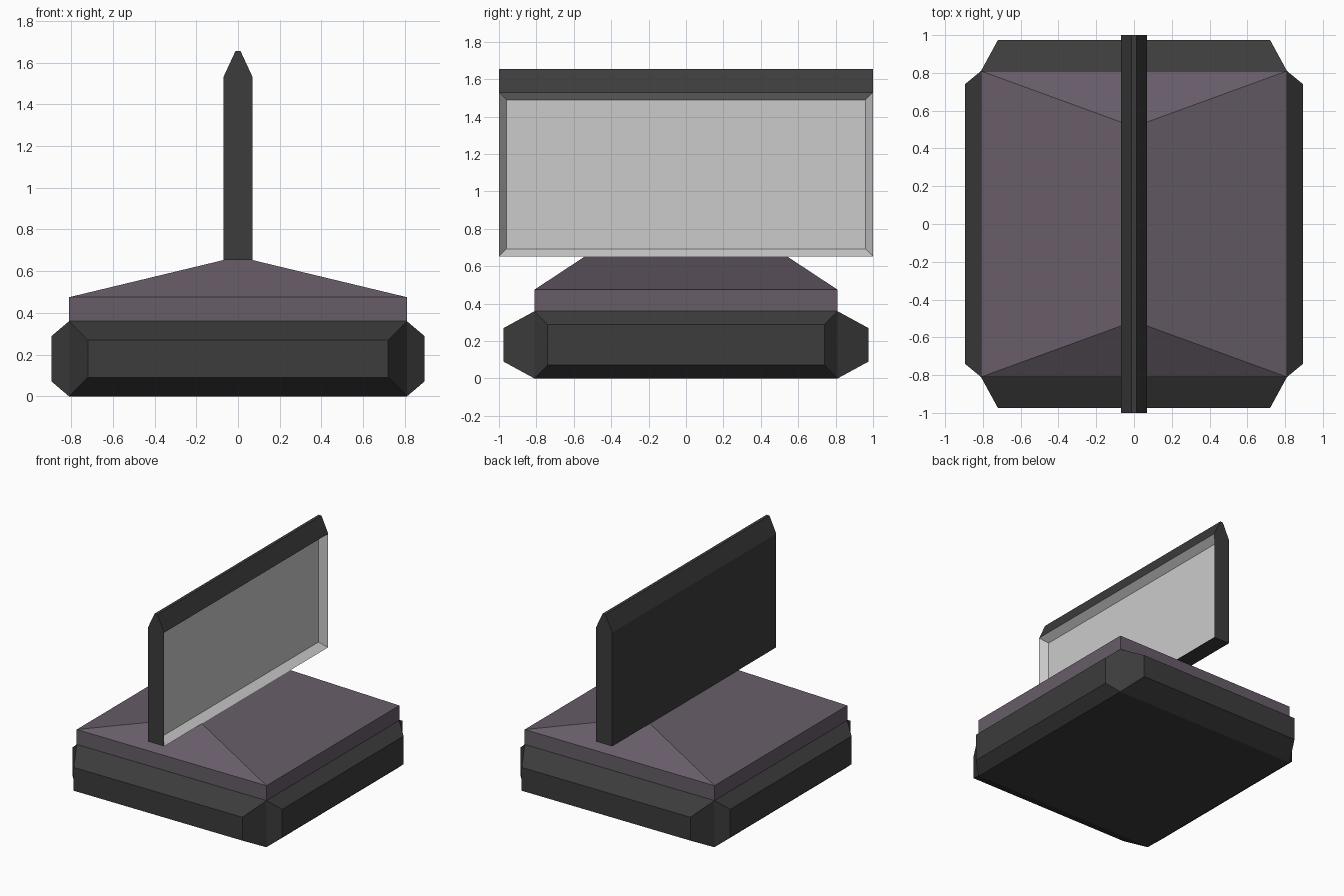
import bpy, bmesh
from math import copysign
from mathutils import Vector

if "Cube" in bpy.data.objects:
    bpy.data.objects.remove(bpy.data.objects["Cube"])


def material(name, rgb):
    m = bpy.data.materials.new(name)
    m.diffuse_color = (*rgb, 1)
    m.use_nodes = True
    m.node_tree.nodes["Principled BSDF"].inputs["Base Color"].default_value = m.diffuse_color
    return m


def add_object(name, bm, mat=None, z=0):
    me = bpy.data.meshes.new(name)
    bm.to_mesh(me)
    bm.free()
    ob = bpy.data.objects.new(name, me)
    ob.location.z = z
    if mat:
        me.materials.append(mat)
    bpy.context.collection.objects.link(ob)
    return ob


def loft(name, rings, mat=None, cap_start=True):
    """Skin matching rings of points (counter-clockwise seen from the last ring)."""
    bm = bmesh.new()
    loops = [[bm.verts.new(p) for p in ring] for ring in rings]
    for a, b in zip(loops, loops[1:]):
        for i in range(len(a)):
            j = (i + 1) % len(a)
            bm.faces.new((a[i], a[j], b[j], b[i]))
    if cap_start:
        bm.faces.new(loops[0][::-1])
    bm.faces.new(loops[-1])
    return add_object(name, bm, mat)


def rect(a0, a1, b0, b1):
    return [(a0, b0), (a1, b0), (a1, b1), (a0, b1)]


dark = material("dark_grey", (0.045, 0.045, 0.045))
purple = material("dull_purple", (0.135, 0.108, 0.139))

# Base block with a bevelled panel pushed out of each side
bm = bmesh.new()
bmesh.ops.create_cube(bm, size=2)
bmesh.ops.scale(bm, vec=(0.81, 0.81, 0.18), verts=bm.verts)
bm.normal_update()
for f in [f for f in bm.faces if abs(f.normal.z) < 0.5]:
    size = (0.895, 0.74, 0.108) if abs(f.normal.x) > 0.5 else (0.72, 0.975, 0.09)
    panel = bmesh.ops.extrude_discrete_faces(bm, faces=[f])["faces"][0]
    for v in panel.verts:
        v.co = Vector([copysign(s, c) for s, c in zip(size, v.co)])
bmesh.ops.recalc_face_normals(bm, faces=bm.faces)
add_object("base", bm, dark, 0.18)

# Sloped cover on the base
loft("base_cover", [[(x, y, z) for x, y in rect(-hx, hx, -hy, hy)]
                    for hx, hy, z in ((0.81, 0.81, 0.36), (0.81, 0.81, 0.475),
                                      (0.07, 0.54, 0.653))], purple)

# Screen casing: pointed profile run along y, open on the display side
profile = [(-0.07, 0.653), (-0.07, 1.53), (-0.012, 1.655), (0.012, 1.655),
           (0.07, 1.53), (0.07, 0.653)]
casing = loft("screen_casing", [[(x, y, z) for x, z in profile] for y in (-1, 1)], dark)
bm = bmesh.new()
bm.from_mesh(casing.data)
bmesh.ops.recalc_face_normals(bm, faces=bm.faces)
bmesh.ops.delete(bm, geom=[f for f in bm.faces if f.normal.x > 0.99], context="FACES")
bm.to_mesh(casing.data)
bm.free()

# Recessed grey display with sloping borders
loft("screen_display", [[(x, y, z) for y, z in rect(-1 + d, 1 - d, 0.653 + d, 1.53 - d)]
                        for x, d in ((0.07, 0), (0.013, 0.04))], cap_start=False)
